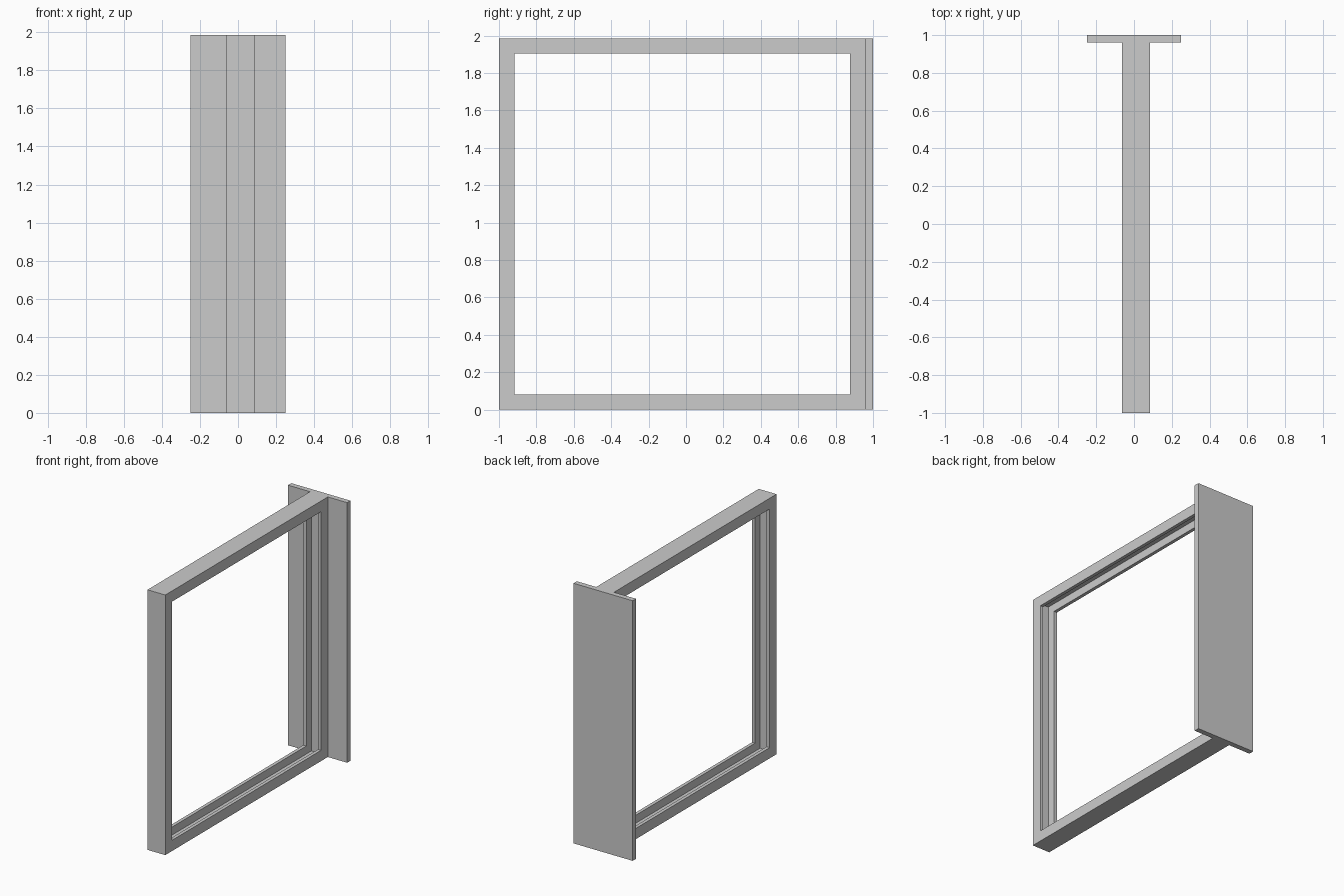
import bpy, bmesh

if "Cube" in bpy.data.objects:
    bpy.data.objects.remove(bpy.data.objects["Cube"])

HEIGHT = 1.985


def make_object(name, bm):
    bmesh.ops.recalc_face_normals(bm, faces=bm.faces)
    mesh = bpy.data.meshes.new(name)
    bm.to_mesh(mesh)
    bm.free()
    obj = bpy.data.objects.new(name, mesh)
    bpy.context.collection.objects.link(obj)
    return obj


# Window frame: a C-shaped channel section swept around a mitred rectangle
y0, y1, z0, z1 = -1.0, 0.96, 0.0, HEIGHT
x_left, x_right = -0.064, 0.086
depth, wall, lip = 0.082, 0.021, 0.026
profile = [  # (x, inset from the outer edge)
    (x_left, 0), (x_right, 0), (x_right, depth), (x_right - lip, depth),
    (x_right - lip, wall), (x_left + lip, wall), (x_left + lip, depth),
    (x_left, depth),
]
corners = [(y0, z0, 1, 1), (y1, z0, -1, 1), (y1, z1, -1, -1), (y0, z1, 1, -1)]

bm = bmesh.new()
rings = [[bm.verts.new((x, y + sy * d, z + sz * d)) for x, d in profile]
         for y, z, sy, sz in corners]
n = len(profile)
for i in range(4):
    a, b = rings[i], rings[(i + 1) % 4]
    for j in range(n):
        k = (j + 1) % n
        bm.faces.new((a[j], a[k], b[k], b[j]))
make_object("grooved_frame", bm)

# Upright mounting plate across the back end of the frame
bm = bmesh.new()
bmesh.ops.create_cube(bm, size=1)
bmesh.ops.scale(bm, vec=(0.5, 0.04, HEIGHT), verts=bm.verts)
bmesh.ops.translate(bm, vec=(0, 0.98, HEIGHT / 2), verts=bm.verts)
make_object("end_plate", bm)
